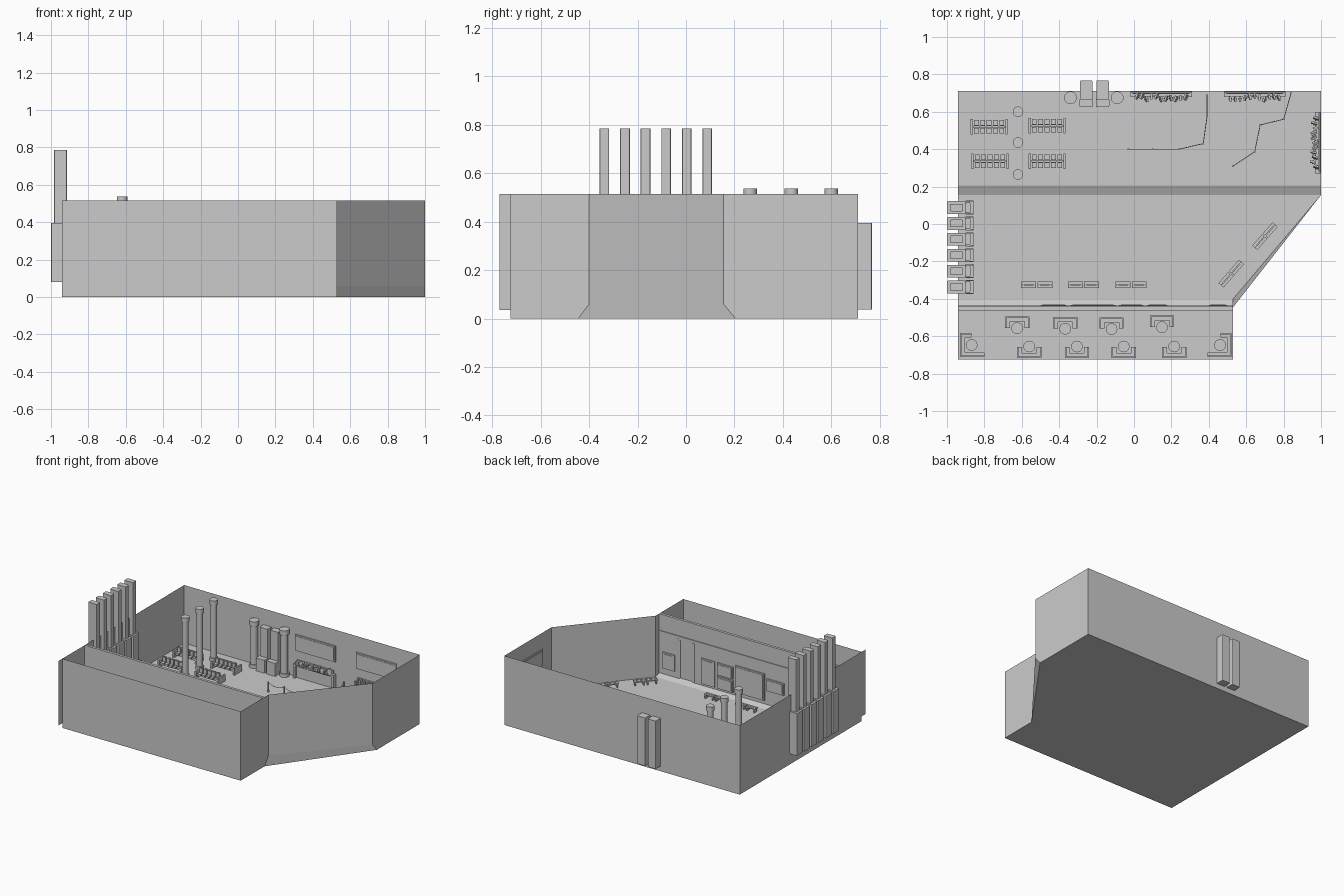
import bpy, bmesh, math, random
from mathutils import Matrix, Vector

if "Cube" in bpy.data.objects:
    bpy.data.objects.remove(bpy.data.objects["Cube"])
random.seed(4)
BACK, MID, FRONT, TOP = 0.083, 0.06, 0.078, 0.515   # floor levels, wall top


def mesh_obj(name, verts, faces):
    me = bpy.data.meshes.new(name)
    me.from_pydata(verts, [], faces)
    ob = bpy.data.objects.new(name, me)
    bpy.context.collection.objects.link(ob)
    return ob


def wall(name, a, b, z0, z1=TOP):
    return mesh_obj(name, [(*a, z0), (*b, z0), (*b, z1), (*a, z1)], [(0, 1, 2, 3)])


def build(name, boxes=(), cyls=(), loc=(0, 0, 0), rot=0, bevel=0):
    """boxes: x0,x1,y0,y1,z0,z1[,yaw tilt]   cyls: x,y,r,z0,z1"""
    bm = bmesh.new()
    for x0, x1, y0, y1, z0, z1, *t in boxes:
        m = Matrix.Translation(((x0 + x1) / 2, (y0 + y1) / 2, (z0 + z1) / 2))
        if t:
            m = m @ Matrix.Rotation(t[0], 4, 'Z') @ Matrix.Rotation(t[0] * 0.7, 4, 'Y')
        bmesh.ops.create_cube(bm, size=1, matrix=m @ Matrix.Diagonal((x1 - x0, y1 - y0, z1 - z0, 1)))
    if bevel:
        ed = [e for e in bm.edges if abs(e.verts[0].co.z - e.verts[1].co.z) > 1e-4]
        bmesh.ops.bevel(bm, geom=ed, offset=bevel, segments=2, affect='EDGES', profile=0.5)
    for x, y, r, z0, z1 in cyls:
        bmesh.ops.create_cone(bm, cap_ends=True, segments=20, radius1=r, radius2=r, depth=z1 - z0,
                              matrix=Matrix.Translation((x, y, (z0 + z1) / 2)))
    me = bpy.data.meshes.new(name)
    bm.to_mesh(me)
    bm.free()
    ob = bpy.data.objects.new(name, me)
    bpy.context.collection.objects.link(ob)
    ob.location, ob.rotation_euler = loc, (0, 0, rot)
    return ob


# floor: stepped strip with a sunken middle, flat underside, slanted skirt
prof = [(-.725, FRONT, .53), (-.45, FRONT, .53), (-.4, MID, .53),
        (.155, MID, 1), (.205, BACK, 1), (.71, BACK, 1)]
v = []
for y, z, xr in prof:
    v += [(-.94, y, z), (xr, y, z)]
mesh_obj("floor", v, [(2*i, 2*i+1, 2*i+3, 2*i+2) for i in range(5)])
under = [(-.94, -.725), (.53, -.725), (.53, -.445), (1, .205), (1, .71), (-.94, .71)]
mesh_obj("floor_underside", [(x, y, 0) for x, y in under], [(5, 4, 3, 2, 1, 0)])
mesh_obj("slanted_skirt", [(.53, -.445, 0), (1, .205, 0), (1, .155, MID), (.53, -.4, MID)], [(0, 1, 2, 3)])

# walls
wall("front_wall", (-.94, -.725), (.53, -.725), 0)
wall("back_wall", (1, .71), (-.94, .71), 0)
wall("left_wall", (-.94, .71), (-.94, -.77), .035)
wall("left_wall_foot", (-.94, .71), (-.94, -.725), 0, .035)
wall("slanted_wall", (.53, -.4), (1, .155), MID)
mesh_obj("front_side_wall", [(.53, -.725, 0), (.53, -.445, 0), (.53, -.4, MID), (.53, -.4, TOP), (.53, -.725, TOP)],
         [(0, 1, 2, 3, 4)])
mesh_obj("right_wall", [(1, .205, 0), (1, .71, 0), (1, .71, TOP), (1, .155, TOP), (1, .155, MID)],
         [(0, 1, 2, 3, 4)])

# partition with doorway frame and display panels
build("partition", [(-.94, .25, -.462, -.442, MID, TOP), (.37, .53, -.462, -.442, MID, TOP),
                    (.25, .37, -.462, -.442, .36, TOP)])
build("partition_ledge", [(-.94, .53, -.442, -.436, .385, .393)])
build("door_leaves", [(.255, .309, -.456, -.448, FRONT, .36), (.311, .365, -.456, -.448, FRONT, .36)],
      [(.25, -.45, .012, FRONT, .37), (.37, -.45, .012, FRONT, .37)])
for x0, x1, z0, z1 in [(.07, .18, .09, .28), (-.08, .05, .19, .28), (-.08, .05, .09, .18),
                       (-.34, -.1, .1, .3), (-.5, -.36, .18, .27), (.4, .5, .12, .24)]:
    build("display_panel", [(x0, x1, -.442, -.434, z0, z1), (x0+.01, x1-.01, -.434, -.431, z0+.01, z1-.01)])

# tall machines through the left wall
for i in range(6):
    build("tall_machine", [(-1, -.9, -.034, .034, .08, .395), (-.984, -.914, -.02, .02, .395, .785),
                           (-.9, -.875, -.03, .03, MID, .2)], loc=(0, .088 - i * .085, 0), bevel=.006)
    build("machine_tray", [(-.88, -.857, -.037, .037, MID, .1), (-.9, -.86, -.037, -.031, MID, .15),
                           (-.9, -.86, .031, .037, MID, .15)], loc=(0, .088 - i * .085, 0))

# short machines through the back wall
for x in (-.255, -.168):
    build("back_machine", [(-.033, .033, .665, .768, .038, .395), (-.036, .036, .625, .67, BACK, .18)],
          loc=(x, 0, 0), bevel=.006)

# round columns with bases and caps
for x, y, r, h in [(-.62, .6, .028, .537), (-.62, .435, .028, .537), (-.62, .265, .028, .537),
                   (-.34, .675, .034, .43), (-.09, .675, .034, .43)]:
    col = build("column", [], [(0, 0, r * .75, BACK, h - .03), (0, 0, r, h - .035, h),
                               (0, 0, r, BACK, BACK + .025)], loc=(x, y, 0))
    for p in col.data.polygons:
        p.use_smooth = len(p.vertices) == 4
    col.data.set_sharp_from_angle(angle=math.radians(40))

# back-to-back seat rows
for x, y in [(-.775, .52), (-.465, .525), (-.77, .335), (-.465, .335)]:
    b = []
    for s in (-1, 1):
        for k in range(5):
            cx = -.068 + k * .034
            b.append((cx - .013, cx + .013, min(s*.008, s*.036), max(s*.008, s*.036), .02, .035))
            b.append((cx - .013, cx + .013, min(s*.004, s*.01), max(s*.004, s*.01), .02, .068))
    b += [(sx - .006, sx + .006, -.042, .042, 0, .05) for sx in (-.093, .093)]
    b.append((-.09, .09, -.004, .004, .01, .025))
    build("seat_row", b, loc=(x, y, BACK))


# counters with loose gear on top and a board on the wall above
def counter(loc, rot):
    build("counter", [(-.165, .165, -.03, 0, .09, .105), (-.165, -.15, -.03, 0, 0, .09),
                      (.15, .165, -.03, 0, 0, .09), (-.15, .15, -.012, -.002, 0, .13)], loc=loc, rot=rot)
    gear = []
    for k in range(11):
        cx, cy, t = -.13 + k * .026, -.022 - random.random() * .02, random.uniform(-.5, .5)
        gear.append((cx - .005, cx + .005, cy - .016, cy + .016, .105, .125 + random.random() * .02, t))
        gear.append((cx - .01, cx + .01, cy - .004, cy + .004, .1, .12, t))
    build("counter_gear", gear, loc=loc, rot=rot)
    build("wall_board", [(-.165, .165, -.008, 0, .195, .315), (-.155, .155, -.011, -.008, .205, .305)],
          loc=loc, rot=rot)


counter((.145, .708, BACK), 0)
counter((.645, .708, BACK), 0)
counter((.998, .435, BACK), -math.pi / 2)

# rope barriers
for path in ([(-.03, .4), (.1, .4), (.24, .4), (.37, .43), (.39, .57), (.39, .69)],
             [(.53, .31), (.645, .387), (.675, .53), (.8, .56), (.84, .7)]):
    build("barrier_posts", [], [(x, y, .005, BACK, BACK + .075) for x, y in path]
          + [(x, y, .009, BACK, BACK + .005) for x, y in path])
    cu = bpy.data.curves.new("barrier_rope", 'CURVE')
    cu.dimensions, cu.bevel_depth, cu.bevel_resolution = '3D', .002, 0
    for a, b in zip(path, path[1:]):
        sp = cu.splines.new('POLY')
        sp.points.add(6)
        for k, p in enumerate(sp.points):
            t = k / 6
            q = Vector(a).lerp(Vector(b), t)
            p.co = (q.x, q.y, BACK + .07 - .08 * t * (1 - t), 1)
    bpy.context.collection.objects.link(bpy.data.objects.new("barrier_rope", cu))

# slatted benches in pairs
for x, y, a in [(-.52, -.325, 0), (-.27, -.325, 0), (-.015, -.325, 0), (.7, -.065, 49), (.52, -.265, 49)]:
    b = []
    for s in (-.043, .043):
        b += [(s - .04, s + .04, y0, y0 + .016, .024, .032) for y0 in (-.018, .002)]
        b += [(s + d - .004, s + d + .004, -.016, .016, 0, .024) for d in (-.03, .03)]
    build("bench_pair", b, loc=(x, y, MID), rot=math.radians(a))


# dining booths: U-shaped seat around a round table
def booth(x, y, rot, left=.06, right=.06):
    build("booth", [(-.065, .065, -.008, 0, 0, .09), (-.065, -.057, -left, -.008, 0, .09),
                    (.057, .065, -right, -.008, 0, .09), (-.057, .057, -.026, -.008, 0, .04),
                    (-.057, -.039, -left, -.026, 0, .04), (.039, .057, -right, -.026, 0, .04)],
          loc=(x, y, FRONT), rot=rot)
    c = Matrix.Rotation(rot, 3, 'Z') @ Vector((0, -.062, 0))
    build("round_table", [], [(0, 0, .031, .055, .062), (0, 0, .006, 0, .055), (0, 0, .018, 0, .005)],
          loc=(x + c.x, y + c.y, FRONT))


for x, y in [(-.625, -.495), (-.368, -.498), (-.12, -.5), (.15, -.49)]:
    booth(x, y, 0)
for x in (-.56, -.305, -.055, .215):
    booth(x, -.717, math.pi)
booth(-.93, -.647, math.pi / 2, left=.13, right=.06)
booth(.522, -.647, -math.pi / 2, left=.06, right=.13)
